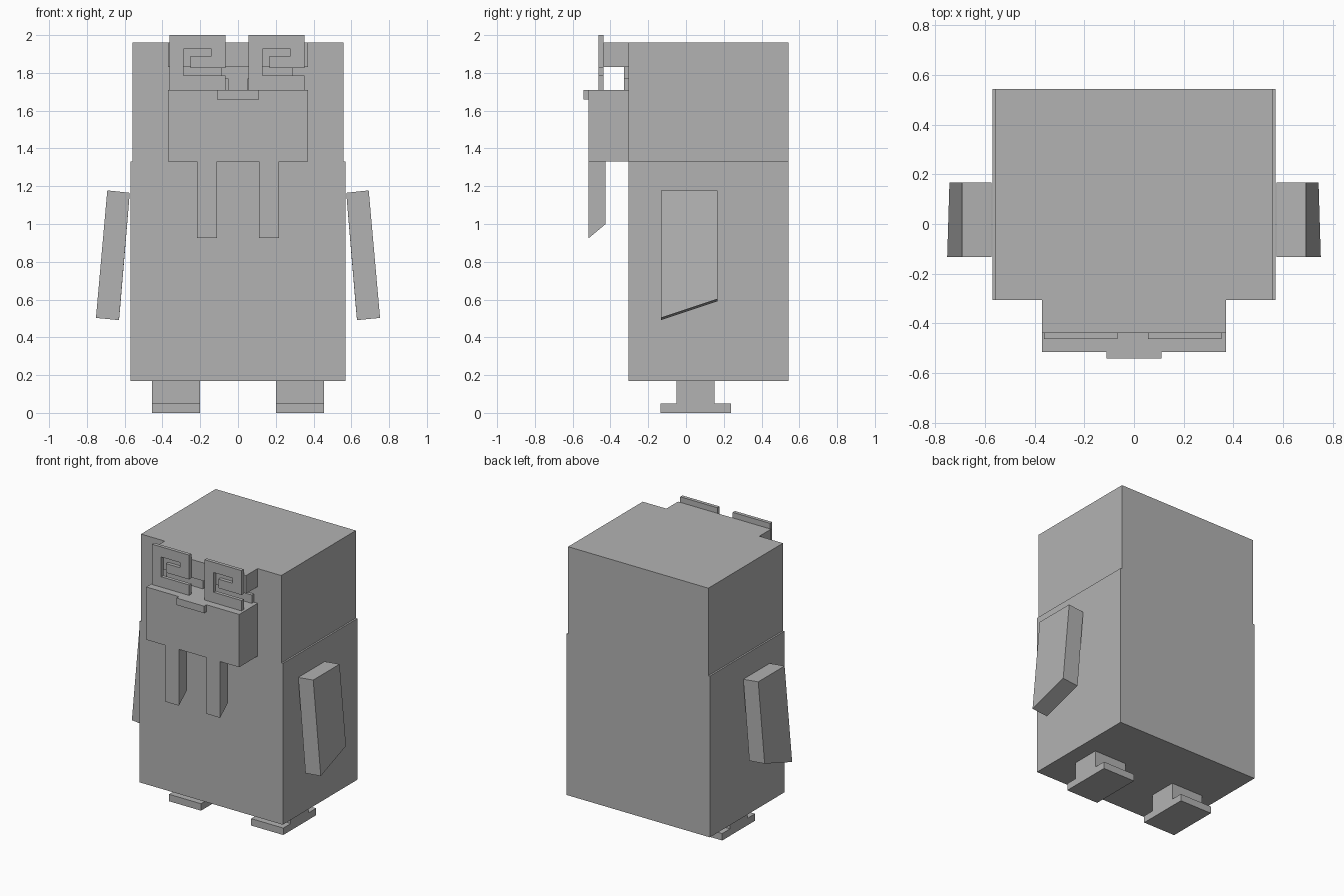
import bpy
import bmesh
from mathutils import Vector

cube = bpy.data.objects.get("Cube")
if cube:
    bpy.data.objects.remove(cube, do_unlink=True)

grey = bpy.data.materials.new("plain grey")
grey.use_nodes = True
colour = (0.45, 0.45, 0.45, 1)
grey.diffuse_color = colour
grey.node_tree.nodes["Principled BSDF"].inputs["Base Color"].default_value = colour


def finish(name, bm):
    """Turn a bmesh into a flat-shaded object."""
    bmesh.ops.recalc_face_normals(bm, faces=bm.faces)
    mesh = bpy.data.meshes.new(name)
    bm.to_mesh(mesh)
    bm.free()
    mesh.materials.append(grey)
    obj = bpy.data.objects.new(name, mesh)
    bpy.context.collection.objects.link(obj)
    return obj


def prism(name, outline, front, back, shift=None):
    """Extrude an x-z outline from front to back; shift may move back points."""
    bm = bmesh.new()
    face = bm.faces.new([bm.verts.new((x, front, z)) for x, z in outline])
    result = bmesh.ops.extrude_face_region(bm, geom=[face], use_keep_orig=True)
    for v in result["geom"]:
        if isinstance(v, bmesh.types.BMVert):
            v.co.y = back
            if shift:
                v.co += Vector(shift(v.co))
    return finish(name, bm)


def box(name, x, y, z, shift=None):
    outline = [(x[0], z[0]), (x[1], z[0]), (x[1], z[1]), (x[0], z[1])]
    return prism(name, outline, y[0], y[1], shift)


# Body and head
box("body", (-0.57, 0.57), (-0.305, 0.543), (0.17, 1.33))
box("head", (-0.558, 0.558), (-0.305, 0.543), (1.33, 1.96))

# Face
box("snout", (-0.37, 0.37), (-0.515, -0.305), (1.33, 1.71))
box("nose", (-0.11, 0.11), (-0.542, -0.515), (1.66, 1.71))
box("brow", (-0.37, 0.37), (-0.437, -0.305), (1.83, 1.96))

# Spiral eye plates, both turning the same way
spiral = [(0, 0.29), (0.296, 0.29), (0.296, 0.115), (0.111, 0.115),
          (0.111, 0.18), (0.222, 0.18), (0.222, 0.217), (0.074, 0.217),
          (0.074, 0.075), (0.296, 0.075), (0.296, 0), (0, 0)]
for side, left in (("right", -0.362), ("left", 0.056)):
    prism(side + "_eye_spiral", [(left + x, 1.71 + z) for x, z in spiral],
          -0.462, -0.437)

# Paired parts
for side, s in (("left", 1), ("right", -1)):
    # Stepped eyelids lying against the head
    box(side + "_upper_eyelid", (s * 0.087, s * 0.29), (-0.328, -0.305), (1.77, 1.83))
    box(side + "_lower_eyelid", (s * 0.05, s * 0.34), (-0.328, -0.305), (1.71, 1.77))
    # Tusk with a slanted tip
    box(side + "_tusk", (s * 0.11, s * 0.218), (-0.515, -0.425), (0.925, 1.33),
        lambda p: (0, 0, 0.075 if p.z < 1.1 else 0))
    # Splayed flipper with a slanted end
    arm = [(0.573, 1.165), (0.692, 1.178), (0.752, 0.503), (0.63, 0.491)]
    prism(side + "_flipper", [(s * x, z) for x, z in arm], -0.133, 0.167,
          lambda p: (-s * 0.009, 0, 0.1) if p.z < 0.8 else (0, 0, 0))
    # Foot and leg
    box(side + "_leg", (s * 0.2, s * 0.455), (-0.05, 0.15), (0.05, 0.17))
    box(side + "_foot", (s * 0.2, s * 0.455), (-0.135, 0.238), (0, 0.05))
